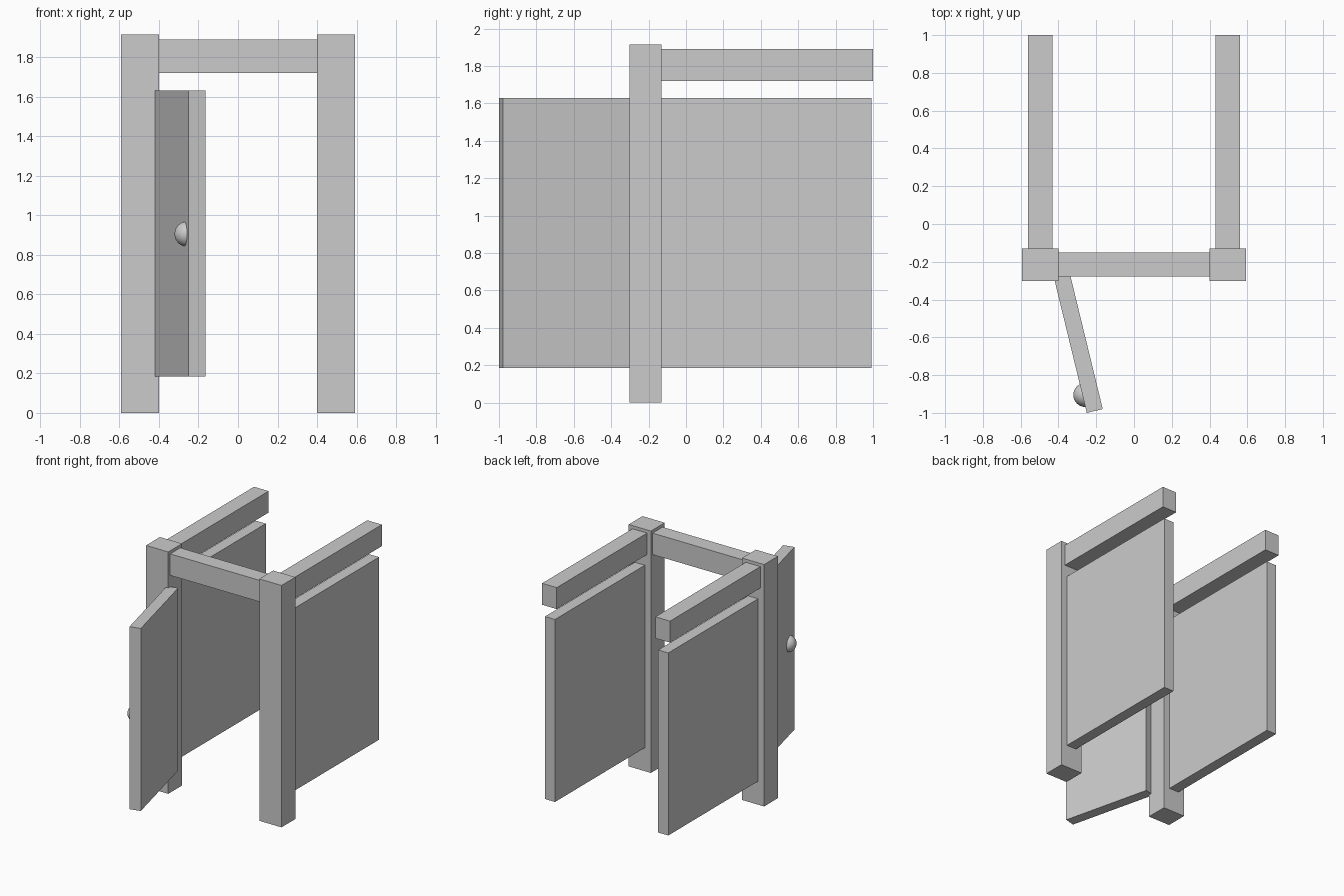
import bpy
from mathutils import Vector, Matrix
from math import atan2

if "Cube" in bpy.data.objects:
    bpy.data.objects.remove(bpy.data.objects["Cube"])


def box(name, lo, hi, matrix=None):
    """Axis-aligned box between two corners, optionally transformed."""
    lo, hi = Vector(lo), Vector(hi)
    bpy.ops.mesh.primitive_cube_add(size=1)
    ob = bpy.context.object
    ob.name = name
    ob.data.transform(Matrix.Translation((lo + hi) / 2) @ Matrix.Diagonal((*(hi - lo), 1)))
    if matrix:
        ob.matrix_world = matrix
    return ob


PANEL_Z = (0.185, 1.63)
RAIL_Z = (1.72, 1.89)

# posts, top side rails and side panels, left and right
for side, s in (("left", -1), ("right", 1)):
    def pair(name, half, y, z):
        cx = s * 0.496
        box(f"{side}_{name}", (cx - half, y[0], z[0]), (cx + half, y[1], z[1]))
    pair("post", 0.097, (-0.303, -0.13), (0, 1.915))
    pair("side_rail", 0.064, (-0.13, 1.0), RAIL_Z)
    pair("side_panel", 0.044, (-0.13, 0.993), PANEL_Z)

# front rail between the posts
box("front_rail", (-0.399, -0.278, RAIL_Z[0]), (0.399, -0.152, RAIL_Z[1]))

# door swung open on the left post (local -y runs along the door)
hinge = Matrix.Translation((-0.424, -0.284, 0)) @ Matrix.Rotation(atan2(0.174, 0.716), 4, 'Z')
box("door", (0, -0.737, PANEL_Z[0]), (0.087, 0, PANEL_Z[1]), hinge)

# round door knob, half sunk into the outer door face
bpy.ops.mesh.primitive_uv_sphere_add(segments=32, ring_count=16, radius=0.064,
                                     location=(-0.257, -0.905, 0.905))
bpy.context.object.name = "door_knob"
bpy.ops.object.shade_smooth()
